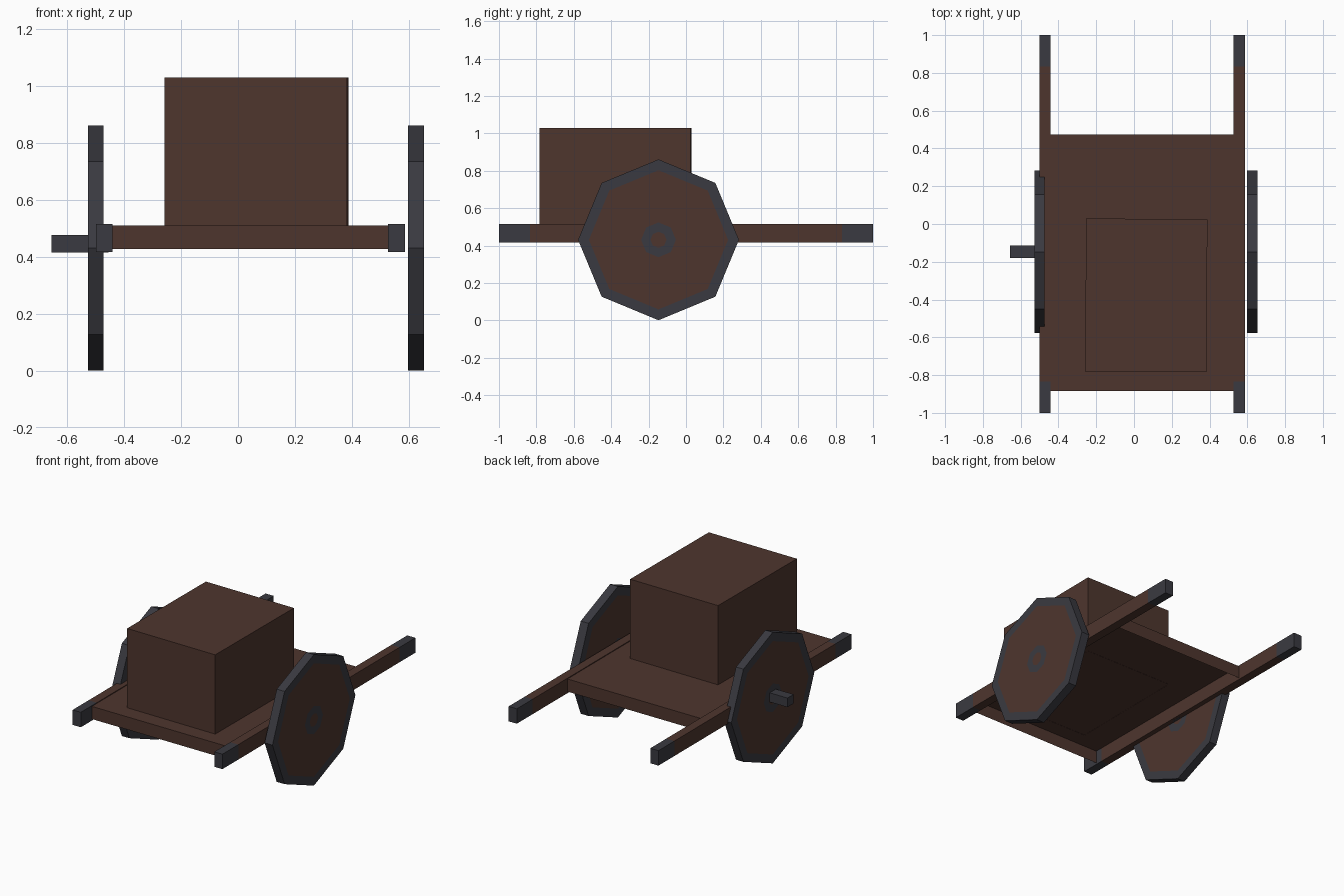
import bpy, bmesh, math
from mathutils import Matrix

if "Cube" in bpy.data.objects:
    bpy.data.objects.remove(bpy.data.objects["Cube"])


def material(name, rgb):
    m = bpy.data.materials.new(name)
    m.diffuse_color = (*rgb, 1)
    m.use_nodes = True
    m.node_tree.nodes["Principled BSDF"].inputs["Base Color"].default_value = m.diffuse_color
    return m


BROWN = material("brown wood", (0.076, 0.036, 0.027))
IRON = material("dark iron", (0.042, 0.042, 0.052))


def finish(bm, name):
    mesh = bpy.data.meshes.new(name)
    bm.to_mesh(mesh)
    bm.free()
    mesh.materials.append(BROWN)
    mesh.materials.append(IRON)
    obj = bpy.data.objects.new(name, mesh)
    bpy.context.collection.objects.link(obj)
    return obj


def box_bm(lo, hi, open_bottom=False, turn=0):
    bm = bmesh.new()
    bmesh.ops.create_cube(bm, size=1)
    if open_bottom:
        bm.normal_update()
        low = [f for f in bm.faces if f.normal.z < -0.5]
        bmesh.ops.delete(bm, geom=low, context='FACES_ONLY')
    size = [b - a for a, b in zip(lo, hi)]
    mid = [(a + b) / 2 for a, b in zip(lo, hi)]
    bmesh.ops.transform(bm, verts=bm.verts, matrix=Matrix.Translation(mid)
                        @ Matrix.Rotation(turn, 4, 'Z') @ Matrix.Diagonal((*size, 1)))
    return bm


# Cart bed, an open-bottomed tray
finish(box_bm((-0.45, -0.885, 0.427), (0.535, 0.475, 0.51), True), "cart_bed")

# Cargo crate, turned very slightly
finish(box_bm((-0.256, -0.782, 0.509), (0.386, 0.027, 1.03), True,
              math.radians(-0.4)), "cargo_crate")

# Side poles with iron caps at both ends
for name, x in (("left_pole", -0.5), ("right_pole", 0.528)):
    bm = box_bm((x, -1, 0.417), (x + 0.059, 1, 0.515))
    for y in (-0.835, 0.835):
        bmesh.ops.bisect_plane(bm, geom=bm.verts[:] + bm.edges[:] + bm.faces[:],
                               plane_co=(0, y, 0), plane_no=(0, 1, 0))
    for f in bm.faces:
        f.material_index = int(abs(f.calc_center_median().y) > 0.835)
    finish(bm, name)

# Octagonal wheels: concentric flat bands on both sides, iron rim, hub ring
RADII = (0.043, 0.093, 0.372, 0.43)
for name, x0, x1 in (("left_wheel", -0.527, -0.473), ("right_wheel", 0.597, 0.654)):
    bm = bmesh.new()
    sides = []
    for x in (x0, x1):
        rings = [[bm.verts.new((x, -0.147 + r * math.sin(k * math.pi / 4),
                                0.431 + r * math.cos(k * math.pi / 4)))
                  for k in range(8)] for r in RADII]
        bm.faces.new(rings[0])
        sides.append(rings)

    def band(a, b, mat):
        for k in range(8):
            j = (k + 1) % 8
            bm.faces.new((a[k], a[j], b[j], b[k])).material_index = mat

    for rings in sides:
        for i in range(3):
            band(rings[i], rings[i + 1], (i + 1) % 2)
    band(sides[0][3], sides[1][3], 1)
    bmesh.ops.recalc_face_normals(bm, faces=bm.faces)
    finish(bm, name)

# Axle stub through the left wheel
bm = box_bm((-0.656, -0.179, 0.416), (-0.455, -0.115, 0.476))
for f in bm.faces:
    f.material_index = 1
finish(bm, "axle_stub")
